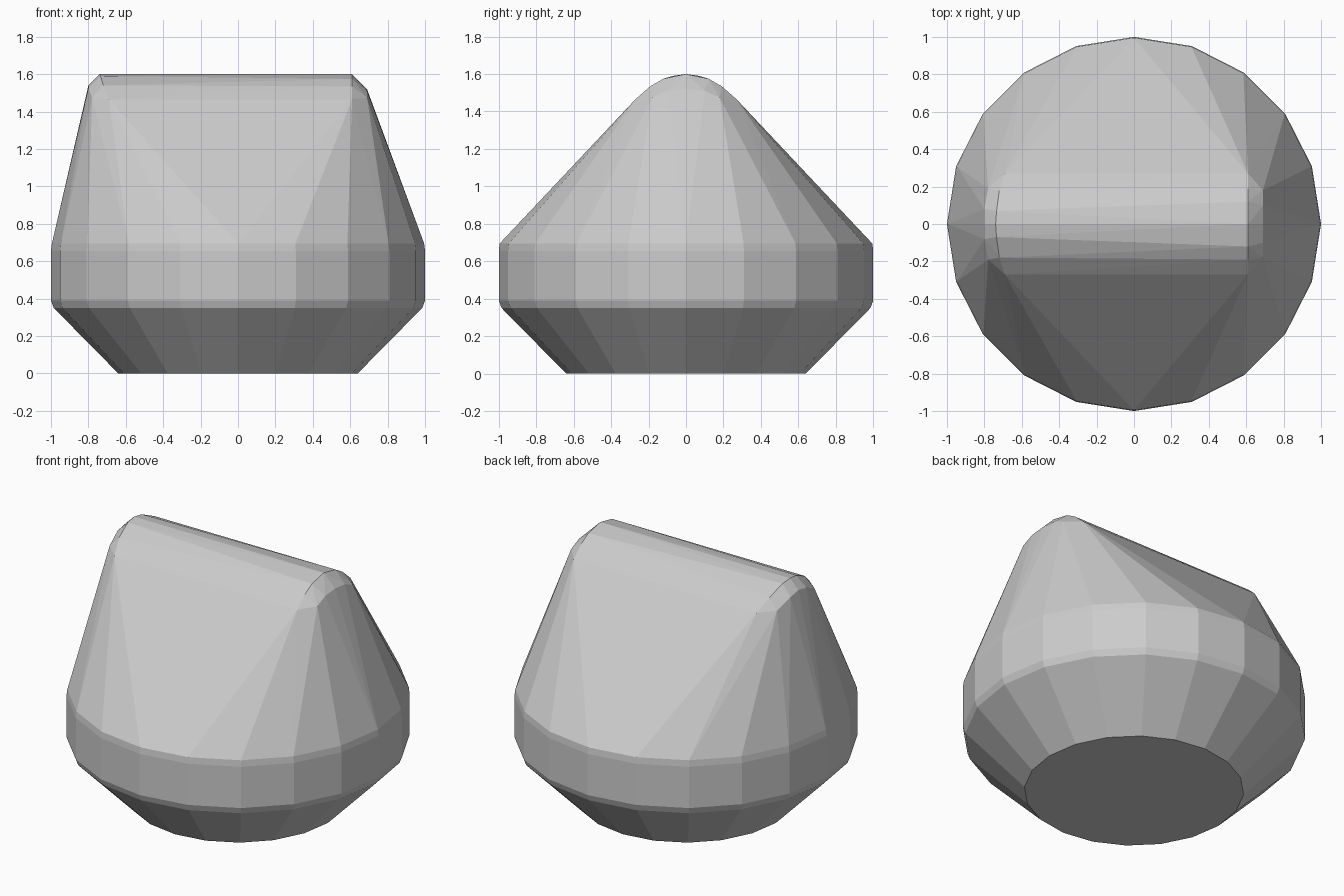
import bpy, bmesh
from math import sin, cos, pi

if "Cube" in bpy.data.objects:
    bpy.data.objects.remove(bpy.data.objects["Cube"])

bm = bmesh.new()

def ring(radius, z, n=20):
    for i in range(n):
        a = 2 * pi * i / n
        bm.verts.new((radius * cos(a), radius * sin(a), z))

def arch(points):
    # points mirrored front to back: (x, half width, z)
    for x, y, z in points:
        for s in ((1, -1) if y else (1,)):
            bm.verts.new((x, s * y, z))

# flared base, round waist
for r, z in ((0.64, 0), (0.985, 0.35), (1, 0.39), (1, 0.655), (0.995, 0.695)):
    ring(r, z)

# rounded ridge: right end, then left end
arch([(0.61, 0, 1.6), (0.61, 0.12, 1.575), (0.61, 0.19, 1.535), (0.61, 0.27, 1.465),
      (0.69, 0, 1.52), (0.69, 0.1, 1.51), (0.69, 0.18, 1.475)])
arch([(-0.74, 0, 1.6), (-0.735, 0.07, 1.59), (-0.72, 0.18, 1.54), (-0.69, 0.27, 1.465),
      (-0.80, 0, 1.54), (-0.80, 0.08, 1.525), (-0.78, 0.19, 1.475)])

# stretch one skin over everything
res = bmesh.ops.convex_hull(bm, input=bm.verts[:])
loose = {g for g in res["geom_interior"] + res["geom_unused"] if isinstance(g, bmesh.types.BMVert)}
bmesh.ops.delete(bm, geom=list(loose), context='VERTS')
bmesh.ops.recalc_face_normals(bm, faces=bm.faces[:])

mesh = bpy.data.meshes.new("ridged_body")
bm.to_mesh(mesh)
bm.free()
obj = bpy.data.objects.new("ridged_body", mesh)
bpy.context.collection.objects.link(obj)
